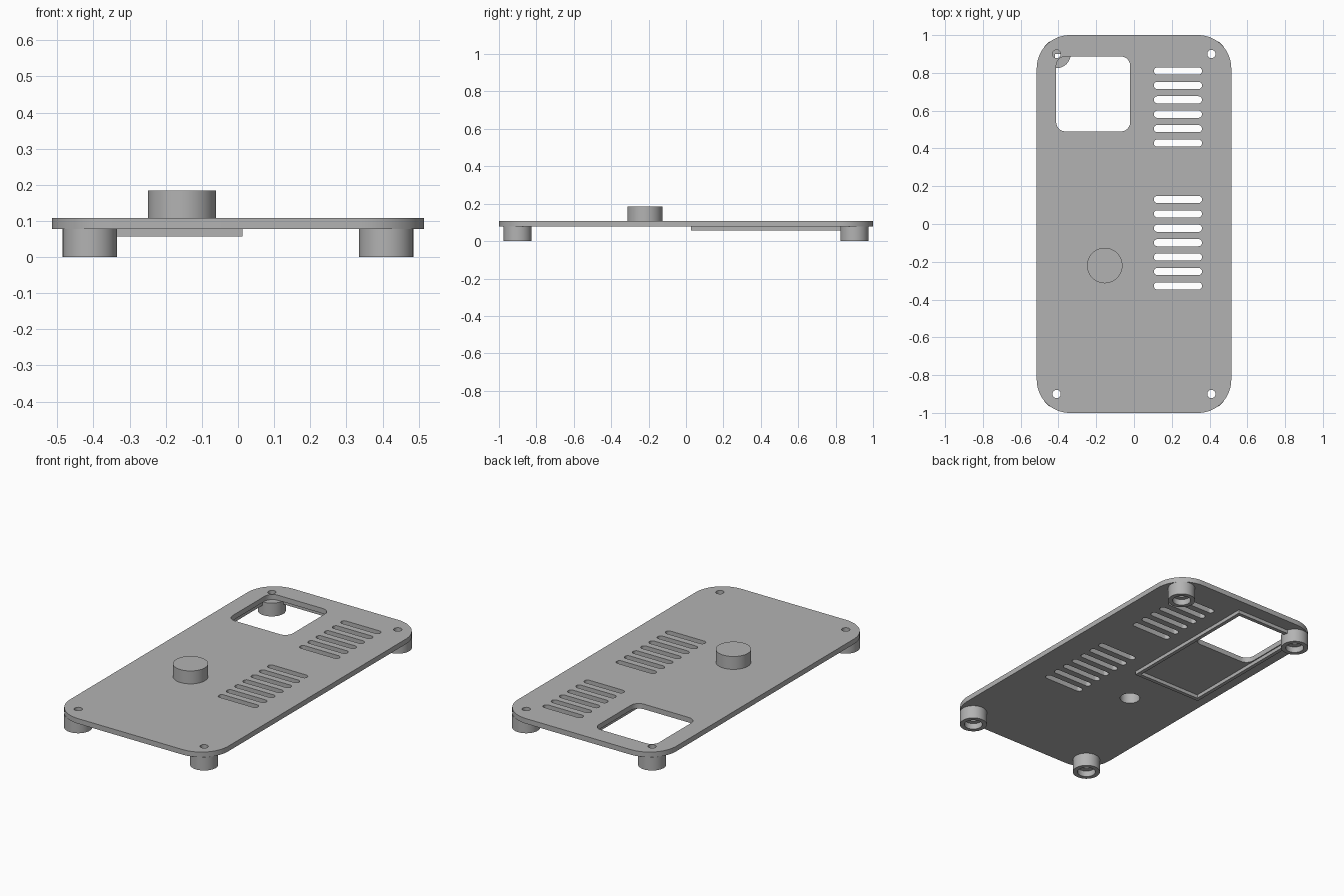
import bpy, bmesh
from math import cos, sin, pi, radians

cube = bpy.data.objects.get("Cube")
if cube:
    bpy.data.objects.remove(cube, do_unlink=True)

GREY = (0.45, 0.45, 0.45, 1)
grey = bpy.data.materials.new("plain grey")
grey.use_nodes = True
grey.diffuse_color = GREY
grey.node_tree.nodes["Principled BSDF"].inputs["Base Color"].default_value = GREY

UNDER, TOP = 0.078, 0.108      # plate faces
HOLE = 0.022                   # screw hole radius


def finish(name, mesh):
    """Link a mesh as a named part with smooth walls and sharp edges."""
    ob = bpy.data.objects.new(name, mesh)
    bpy.context.collection.objects.link(ob)
    mesh.materials.clear()
    mesh.materials.append(grey)
    bpy.ops.object.select_all(action='DESELECT')
    ob.select_set(True)
    bpy.context.view_layer.objects.active = ob
    bpy.ops.object.shade_smooth_by_angle(angle=radians(30))
    return ob


def rounded(x0, x1, y0, y1, r, steps=10):
    """Outline of a rectangle with round corners."""
    corners = [(x1 - r, y1 - r), (x0 + r, y1 - r), (x0 + r, y0 + r), (x1 - r, y0 + r)]
    return [(cx + r * cos(a), cy + r * sin(a))
            for q, (cx, cy) in enumerate(corners)
            for a in [(q + i / steps) * pi / 2 for i in range(steps + 1)]]


def circle(cx, cy, r, n=40):
    return [(cx + r * cos(2 * pi * i / n), cy + r * sin(2 * pi * i / n)) for i in range(n)]


def rectangle(x0, x1, y0, y1):
    return [(x0, y0), (x1, y0), (x1, y1), (x0, y1)]


def sheet(name, outlines, z0, z1):
    """Extrude an outer outline; the outlines inside it become openings."""
    curve = bpy.data.curves.new(name + " profile", 'CURVE')
    curve.dimensions = '2D'
    curve.fill_mode = 'BOTH'
    curve.extrude = (z1 - z0) / 2
    for points in outlines:
        spline = curve.splines.new('POLY')
        spline.points.add(len(points) - 1)
        for p, (x, y) in zip(spline.points, points):
            p.co = (x, y, 0, 1)
        spline.use_cyclic_u = True
    helper = bpy.data.objects.new(name + " helper", curve)
    bpy.context.collection.objects.link(helper)
    graph = bpy.context.evaluated_depsgraph_get()
    mesh = bpy.data.meshes.new_from_object(helper.evaluated_get(graph))
    bpy.data.objects.remove(helper, do_unlink=True)
    bm = bmesh.new()
    bm.from_mesh(mesh)
    bmesh.ops.remove_doubles(bm, verts=bm.verts, dist=1e-5)
    bmesh.ops.recalc_face_normals(bm, faces=bm.faces)
    bm.to_mesh(mesh)
    bm.free()
    ob = finish(name, mesh)
    ob.location.z = (z0 + z1) / 2
    return ob


def lathe(name, profile, x, y, closed):
    """Spin a (radius, height) profile about the vertical axis."""
    bm = bmesh.new()
    verts = [bm.verts.new((r, 0, z)) for r, z in profile]
    pairs = list(zip(verts, verts[1:]))
    if closed:
        pairs.append((verts[-1], verts[0]))
    edges = [bm.edges.new(p) for p in pairs]
    bmesh.ops.spin(bm, geom=verts + edges, cent=(0, 0, 0), axis=(0, 0, 1),
                   angle=2 * pi, steps=48)
    bmesh.ops.remove_doubles(bm, verts=bm.verts, dist=1e-5)
    bmesh.ops.recalc_face_normals(bm, faces=bm.faces)
    mesh = bpy.data.meshes.new(name)
    bm.to_mesh(mesh)
    bm.free()
    ob = finish(name, mesh)
    ob.location = (x, y, 0)
    return ob


# Plate with window, screw holes, knob bore and two groups of vent slots
feet = {"front_right": (-0.41, -0.9), "front_left": (0.41, -0.9),
        "back_right": (-0.41, 0.9), "back_left": (0.41, 0.9)}
knob = (-0.155, -0.22)
pitch = 0.0763
slot_rows = [0.81 - i * pitch for i in range(6)] + [0.13 - i * pitch for i in range(7)]
outlines = [rounded(-0.515, 0.515, -1, 1, 0.175, 16),
            rounded(-0.412, -0.02, 0.49, 0.887, 0.05),
            circle(*knob, 0.055)]
outlines += [circle(x, y, HOLE) for x, y in feet.values()]
outlines += [rounded(0.105, 0.36, y - 0.019, y + 0.019, 0.0185, 8) for y in slot_rows]
sheet("plate", outlines, UNDER, TOP)

# Raised frame under the plate, around the window
sheet("underside_frame", [rectangle(-0.44, 0.013, 0.027, 0.922),
                          rectangle(-0.418, -0.009, 0.049, 0.9)], 0.057, UNDER)

# Counterbored feet
foot_profile = [(HOLE, UNDER), (0.075, UNDER), (0.075, 0), (0.05, 0),
                (0.05, 0.035), (HOLE, 0.035)]
for place, (x, y) in feet.items():
    lathe(place + "_foot", foot_profile, x, y, True)

# Knob, hollow from below
lathe("knob", [(0, 0.184), (0.094, 0.184), (0.094, TOP), (0.055, TOP),
               (0.055, 0.16), (0, 0.16)], *knob, False)
